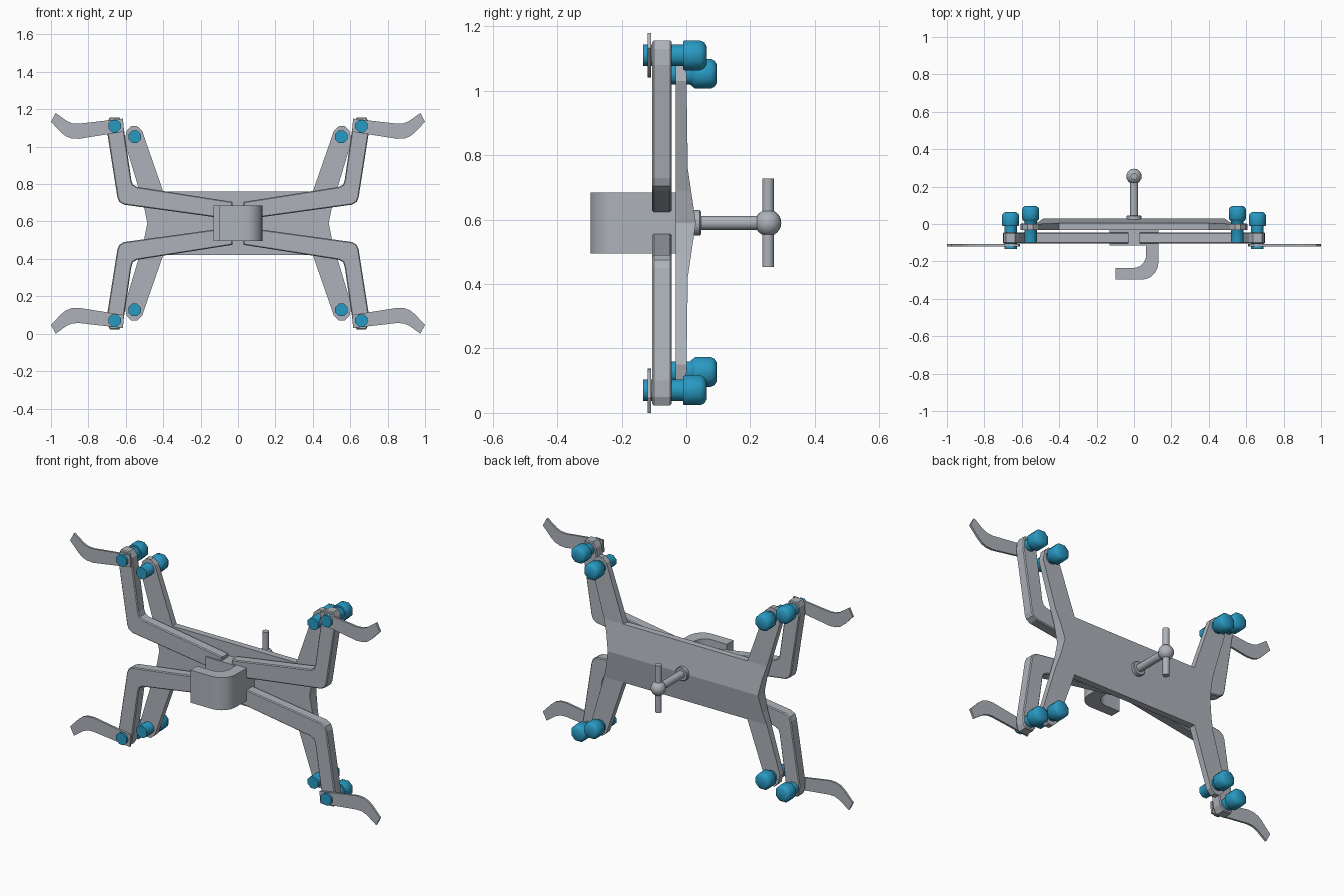
import bpy, bmesh, math
from mathutils import Vector

if "Cube" in bpy.data.objects:
    bpy.data.objects.remove(bpy.data.objects["Cube"])

CZ = 0.59  # height of the horizontal symmetry line


def material(name, rgb):
    m = bpy.data.materials.new(name)
    m.diffuse_color = (*rgb, 1)
    m.use_nodes = True
    m.node_tree.nodes["Principled BSDF"].inputs["Base Color"].default_value = m.diffuse_color
    return m


GREY = material("steel grey", (0.42, 0.45, 0.49))
BLUE = material("knob blue", (0.022, 0.32, 0.54))


def finish(bm, name, mat, smooth=None):
    bmesh.ops.recalc_face_normals(bm, faces=bm.faces)
    me = bpy.data.meshes.new(name)
    bm.to_mesh(me)
    bm.free()
    ob = bpy.data.objects.new(name, me)
    bpy.context.collection.objects.link(ob)
    me.materials.append(mat)
    if smooth:
        bpy.ops.object.select_all(action='DESELECT')
        ob.select_set(True)
        bpy.context.view_layer.objects.active = ob
        bpy.ops.object.shade_smooth_by_angle(angle=math.radians(smooth))
    return ob


def prism(points, axis, a, b):
    """Extrude a 2D outline along y (x,z outline) or z (x,y outline)."""
    bm = bmesh.new()
    put = (lambda p, t: (p[0], t, p[1])) if axis == 'y' else (lambda p, t: (p[0], p[1], t))
    f = bm.faces.new([bm.verts.new(put(p, a)) for p in points])
    r = bmesh.ops.extrude_face_region(bm, geom=[f])
    step = Vector((0, b - a, 0)) if axis == 'y' else Vector((0, 0, b - a))
    bmesh.ops.translate(bm, vec=step, verts=[v for v in r['geom'] if isinstance(v, bmesh.types.BMVert)])
    bmesh.ops.recalc_face_normals(bm, faces=bm.faces)
    return bm


def lathe(name, profile, x, z, sides, mat, smooth=50):
    """Turn a (radius, y) profile about a line parallel to y."""
    bm = bmesh.new()
    rings = []
    for r, y in profile:
        rings.append([bm.verts.new((x + r * math.cos(math.tau * (i + .5) / sides), y,
                                    z + r * math.sin(math.tau * (i + .5) / sides))) for i in range(sides)])
    for p, q in zip(rings, rings[1:]):
        for i in range(sides):
            j = (i + 1) % sides
            bm.faces.new((p[i], p[j], q[j], q[i]))
    bm.faces.new(rings[0])
    bm.faces.new(rings[-1])
    return finish(bm, name, mat, smooth)


# Back plate: four-armed outline with a shallow ridge along its middle
quarter = [(.485, CZ), (.505, .69), (.607, 1.03), (.595, 1.085), (.57, 1.11),
           (.54, 1.11), (.513, 1.085), (.40, .76)]
right_up = quarter
left_up = [(-x, z) for x, z in reversed(quarter)]
left_down = [(-x, 2 * CZ - z) for x, z in quarter[1:]]
right_down = [(x, 2 * CZ - z) for x, z in reversed(quarter[1:])]
bm = prism(right_up + left_up + left_down + right_down, 'y', -.033, .005)
for z in (CZ, .76, 2 * CZ - .76):
    bmesh.ops.bisect_plane(bm, geom=bm.verts[:] + bm.edges[:] + bm.faces[:],
                           plane_co=(0, 0, z), plane_no=(0, 0, 1), dist=1e-4)
for v in bm.verts:
    if v.co.y > 0:
        d = abs(v.co.z - CZ)
        v.co.y = .03 - .025 * d / .17 if d < .17 else .005 - .005 * (d - .17) / .35
finish(bm, "back_plate", GREY)

# Outlines for the front arms and hooks (upper right quarter)
arm = [(.03, .61), (.61, .69), (.635, .705), (.645, .73), (.70, 1.08), (.698, 1.13), (.685, 1.157),
       (.635, 1.157), (.615, 1.125), (.608, 1.08), (.57, .82), (.562, .797), (.54, .785), (.03, .705)]
hook = [(.61, 1.08), (.615, 1.15), (.70, 1.14), (.85, 1.123), (.885, 1.125), (.915, 1.137), (.975, 1.18),
        (1.0, 1.133), (.945, 1.075), (.92, 1.055), (.89, 1.044), (.85, 1.042)]
outer_knob = [(.036, -.133), (.036, -.01), (.047, -.01), (.050, -.004), (.050, .044), (.044, .056), (.032, .063)]
inner_knob = [(.036, -.10), (.036, .012), (.045, .022), (.050, .028), (.050, .076), (.044, .089), (.032, .096)]

for sx, sv in ((1, "right"), (-1, "left")):
    for sz, tv in ((1, "upper"), (-1, "lower")):
        def place(p):
            return (sx * p[0], CZ + sz * (p[1] - CZ))
        tag = f"{tv}_{sv}"
        # Bent front arm with softened edges
        bm = prism([place(p) for p in arm], 'y', -.105, -.045)
        rim = [e for e in bm.edges if abs(e.verts[0].co.y - e.verts[1].co.y) < 1e-5]
        bmesh.ops.bevel(bm, geom=rim, offset=.005, segments=1, affect='EDGES')
        finish(bm, "front_arm_" + tag, GREY)
        # Thin curved hook plate
        finish(prism([place(p) for p in hook], 'y', -.12, -.108), "hook_" + tag, GREY)
        # Clamp knobs with eight-sided pins and rounded heads
        x, z = place((.66, 1.11))
        lathe("outer_knob_" + tag, outer_knob, x, z, 8, BLUE)
        x, z = place((.553, 1.053))
        lathe("inner_knob_" + tag, inner_knob, x, z, 8, BLUE)

# Centre block joining the arms to the back plate
Z0, Z1 = .495, .685
finish(prism([(-.13, -.115), (.13, -.115), (.13, -.03), (-.13, -.03)], 'z', Z0, Z1), "centre_block", GREY)


# J-shaped front clip
def arc(cx, cy, r, a, b, n=8):
    return [(cx + r * math.cos(math.radians(a + (b - a) * i / n)),
             cy + r * math.sin(math.radians(a + (b - a) * i / n))) for i in range(n + 1)]


clip = [(.13, -.11)] + arc(.04, -.207, .09, 0, -90) + [(-.10, -.297), (-.10, -.235)] \
    + arc(-.005, -.165, .07, -90, 0) + [(.065, -.11)]
finish(prism(clip, 'z', Z0, Z1), "front_clip", GREY, 30)

# Rear screw: collar, rod, ball and cross handle
lathe("screw_collar", [(.04, .01), (.04, .042), (.036, .046)], 0, CZ, 20, GREY, 40)
lathe("screw_rod", [(.022, .03), (.022, .235)], 0, CZ, 16, GREY, 40)
bm = bmesh.new()
bmesh.ops.create_uvsphere(bm, u_segments=20, v_segments=12, radius=.041)
bmesh.ops.translate(bm, vec=(0, .255, CZ), verts=bm.verts)
finish(bm, "screw_ball", GREY, 40)
bm = bmesh.new()
bmesh.ops.create_cone(bm, cap_ends=True, segments=16, radius1=.018, radius2=.018, depth=.275)
bmesh.ops.translate(bm, vec=(0, .255, CZ), verts=bm.verts)
finish(bm, "cross_handle", GREY, 40)
